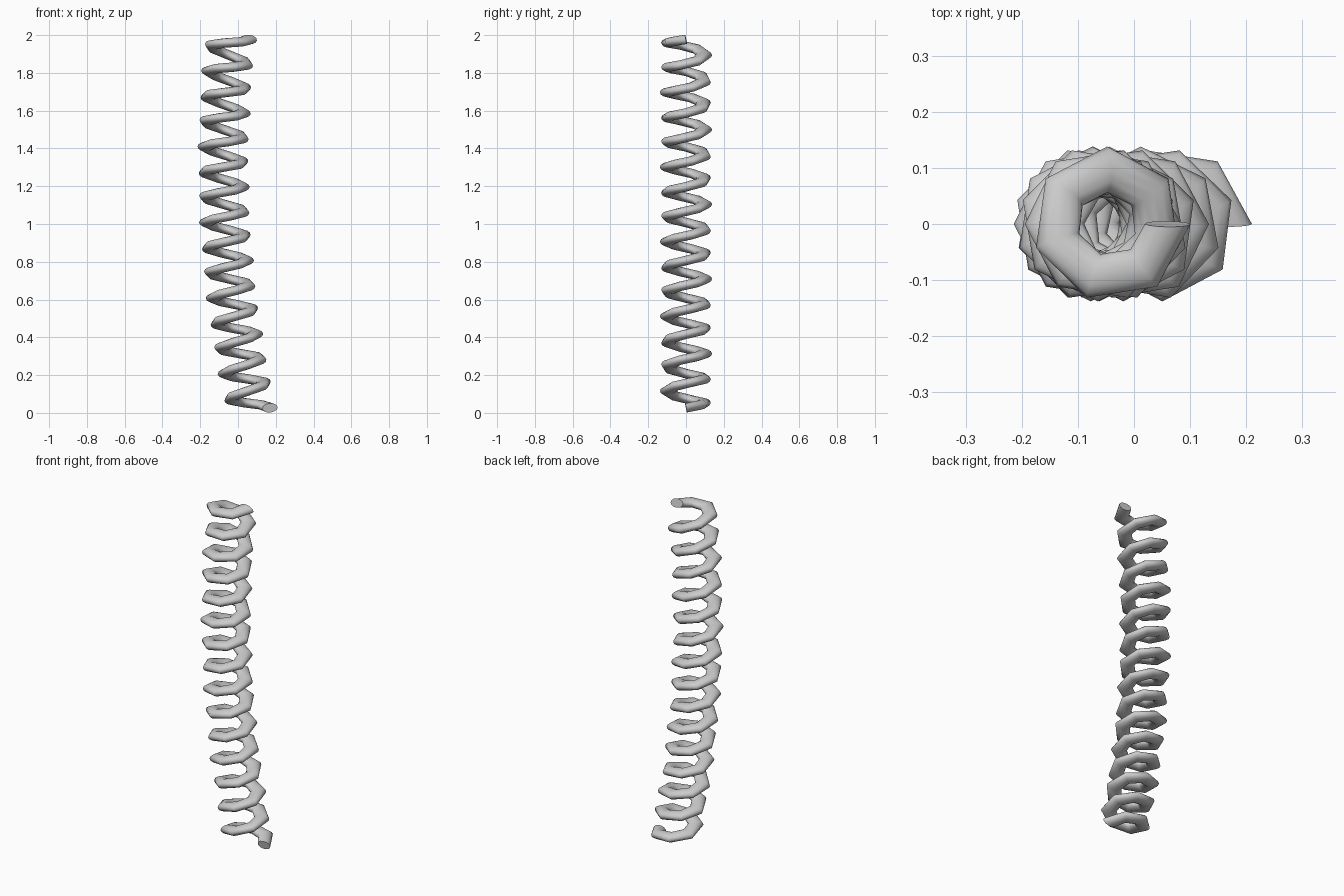
import bpy, bmesh
from math import cos, sin, pi
from mathutils import Vector

cube = bpy.data.objects.get("Cube")
if cube:
    bpy.data.objects.remove(cube, do_unlink=True)

TURNS, STEPS, SIDES = 15, 100, 12
RADIUS, HALF_WIDTH, HALF_HEIGHT = 0.097, 0.041, 0.025


def coil_point(step, radius):
    """Point on the helix, wound around a gently bowed axis."""
    t = step / STEPS
    angle = 2 * pi * TURNS * t
    z = 0.017 + 1.976 * t
    axis_x = -0.077 + 0.088 * (z - 1.32) ** 2
    tilt = -0.13 * (z - 1) - 0.03
    x, y = radius * cos(angle), radius * sin(angle)
    return Vector((axis_x + x, y, z + tilt * x))


# Coil: an oval section swept along the helix
bm = bmesh.new()
rings = []
for i in range(STEPS + 1):
    centre = coil_point(i, RADIUS)
    across = (coil_point(i, 2 * RADIUS) - centre).normalized()
    along = coil_point(i + 0.1, RADIUS) - coil_point(i - 0.1, RADIUS)
    up = across.cross(along).normalized()
    ring = []
    for k in range(SIDES):
        a = 2 * pi * k / SIDES
        offset = across * (HALF_WIDTH * cos(a)) + up * (HALF_HEIGHT * sin(a))
        ring.append(bm.verts.new(centre + offset))
    rings.append(ring)

for low, high in zip(rings, rings[1:]):
    for k in range(SIDES):
        n = (k + 1) % SIDES
        bm.faces.new((low[k], low[n], high[n], high[k])).smooth = True

# Flat end caps
caps = [bm.faces.new(rings[0]), bm.faces.new(rings[-1])]
for cap in caps:
    for edge in cap.edges:
        edge.smooth = False
bmesh.ops.recalc_face_normals(bm, faces=bm.faces)

mesh = bpy.data.meshes.new("coil_spring")
bm.to_mesh(mesh)
bm.free()
spring = bpy.data.objects.new("coil_spring", mesh)
bpy.context.collection.objects.link(spring)

# Plain grey finish
grey = bpy.data.materials.new("grey")
grey.use_nodes = True
colour = (0.6, 0.6, 0.6, 1)
grey.diffuse_color = colour
grey.node_tree.nodes["Principled BSDF"].inputs["Base Color"].default_value = colour
mesh.materials.append(grey)
